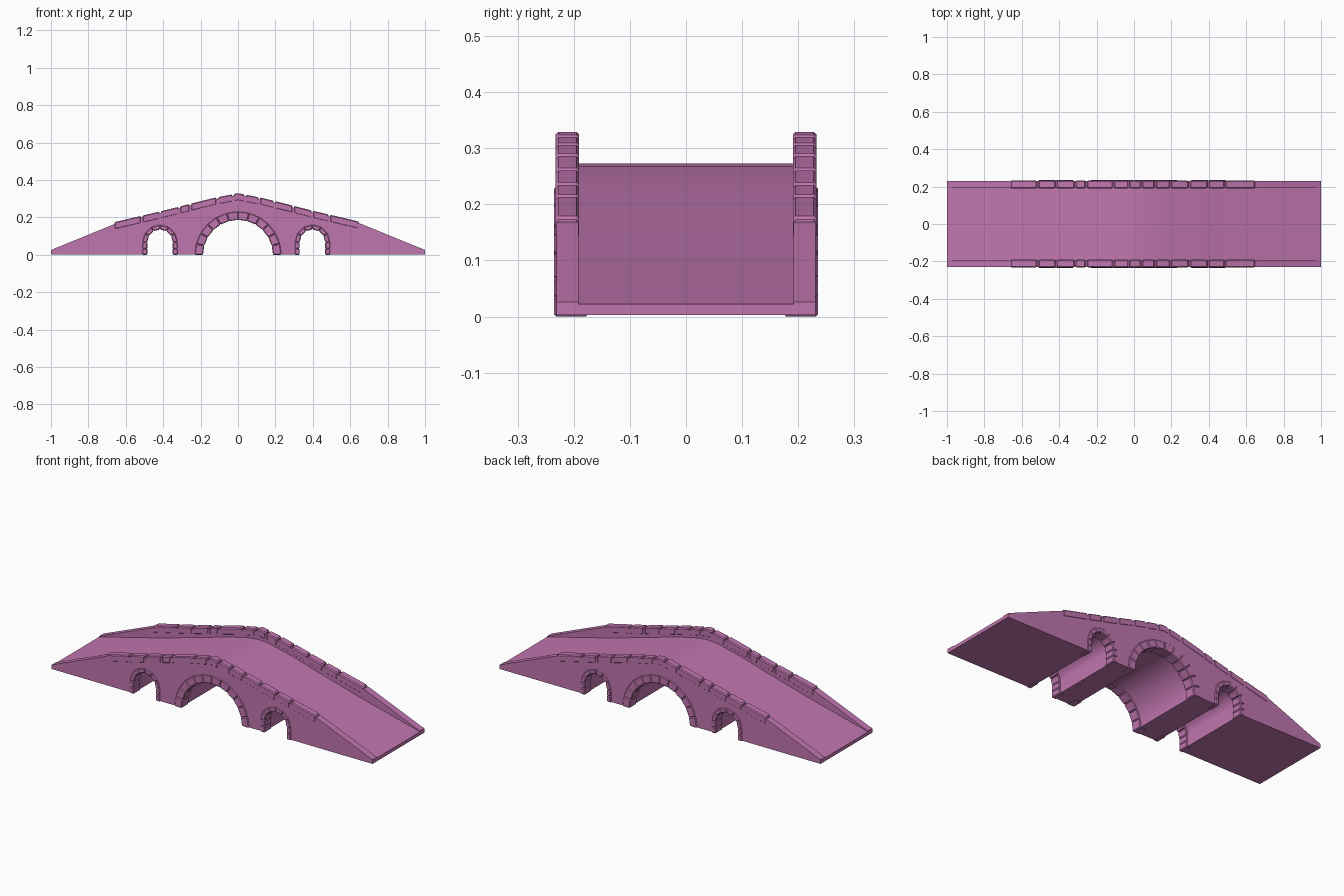
import bpy, bmesh, math

if "Cube" in bpy.data.objects:
    bpy.data.objects.remove(bpy.data.objects["Cube"])

mat = bpy.data.materials.new("pink_stone")
mat.diffuse_color = (0.53, 0.18, 0.43, 1)
mat.use_nodes = True
mat.node_tree.nodes["Principled BSDF"].inputs["Base Color"].default_value = mat.diffuse_color


def finish(name, bm):
    bmesh.ops.recalc_face_normals(bm, faces=bm.faces)
    me = bpy.data.meshes.new(name)
    bm.to_mesh(me)
    bm.free()
    ob = bpy.data.objects.new(name, me)
    ob.data.materials.append(mat)
    bpy.context.collection.objects.link(ob)
    return ob


def prism(bm, pts, y0, y1, bevel=0):
    """Extrude an xz outline from y0 to y1, optionally chamfering every edge."""
    part = bmesh.new()
    a = [part.verts.new((x, y0, z)) for x, z in pts]
    b = [part.verts.new((x, y1, z)) for x, z in pts]
    part.faces.new(a)
    part.faces.new(b[::-1])
    n = len(pts)
    for i in range(n):
        j = (i + 1) % n
        part.faces.new((a[i], b[i], b[j], a[j]))
    bmesh.ops.recalc_face_normals(part, faces=part.faces)
    if bevel:
        bmesh.ops.bevel(part, geom=part.edges[:], offset=bevel, segments=1,
                        affect='EDGES', clamp_overlap=True)
    tmp = bpy.data.meshes.new("tmp")
    part.to_mesh(tmp)
    part.free()
    bm.from_mesh(tmp)
    bpy.data.meshes.remove(tmp)


def interp(table, x):
    x = abs(x)
    for (xa, za), (xb, zb) in zip(table, table[1:]):
        if x <= xb:
            return za + (zb - za) * (x - xa) / (xb - xa)
    return table[-1][1]


def arch_path(cx, r, spring, straight, arc):
    """Points up the left jamb, round the arch and down the right jamb."""
    left = [(cx - r, spring * i / straight) for i in range(straight)] if straight else []
    curve = [(cx - r * math.cos(math.pi * i / arc), spring + r * math.sin(math.pi * i / arc))
             for i in range(arc + 1)]
    return left + curve + [(2 * cx - x, z) for x, z in reversed(left)]


# centre x, inner radius, outer radius, spring height, jamb stones, arc stones
arches = {
    "left_arch": (-0.417, 0.068, 0.094, 0.068, 2, 6),
    "main_arch": (0.0, 0.187, 0.232, 0.0, 0, 12),
    "right_arch": (0.398, 0.068, 0.094, 0.068, 2, 6),
}

# Underside outline with the three tunnels cut in it
base = 0.003
underside = [(-1, base)]
for cx, ri, ro, spring, straight, arc in arches.values():
    path = arch_path(cx, ri + 0.006, spring, straight, 24)
    path[0] = (path[0][0], base)
    path[-1] = (path[-1][0], base)
    underside += path
underside.append((1, base))

# Roadway between the parapets
road = [(0, 0.273), (0.06, 0.268), (0.2, 0.236), (0.4, 0.178), (0.65, 0.11), (1, 0.022)]
road_top = road[:0:-1] + [(-x, z) for x, z in road]
bm = bmesh.new()
prism(bm, underside + road_top, -0.196, 0.196)
deck = finish("roadway", bm)

# Side walls with sloping parapet ends
crest = [(0, 0.33), (0.14, 0.302), (0.4, 0.236), (0.66, 0.175)]
wall = [(x, z - 0.01) for x, z in crest] + [(1, 0.026)]
wall_top = wall[:0:-1] + [(-x, z) for x, z in wall]
for side, s in (("front", -1), ("back", 1)):
    bm = bmesh.new()
    prism(bm, underside + wall_top, s * 0.192, s * 0.231)
    finish(side + "_wall", bm)

    # Coping stones separated by thin joints
    joints = [-0.665, -0.515, -0.417, -0.315, -0.255, -0.11, -0.027,
              0.04, 0.113, 0.195, 0.295, 0.396, 0.487, 0.65]
    bm = bmesh.new()
    for x0, x1 in zip(joints, joints[1:]):
        x0, x1 = x0 + 0.004, x1 - 0.004
        xs = [x0] + [k for k in (-0.4, -0.14, 0, 0.14, 0.4) if x0 + 0.015 < k < x1 - 0.015] + [x1]
        top = [(x, interp(crest, x)) for x in xs]
        low = [(x, z - 0.04) for x, z in reversed(top)]
        prism(bm, top + low, s * 0.1905, s * 0.2325, 0.005)
    finish(side + "_coping_stones", bm)

    # Voussoirs and jamb stones around each opening
    for name, (cx, ri, ro, spring, straight, arc) in arches.items():
        inner = arch_path(cx, ri, spring, straight, arc)
        outer = arch_path(cx, ro, spring, straight, arc)
        bm = bmesh.new()
        for i in range(len(inner) - 1):
            prism(bm, [inner[i], outer[i], outer[i + 1], inner[i + 1]],
                  s * 0.175, s * 0.2355, 0.004)
        finish(side + "_" + name + "_stones", bm)

# Soft shading on the road and tunnel curves only
bpy.ops.object.select_all(action='DESELECT')
deck.select_set(True)
bpy.context.view_layer.objects.active = deck
bpy.ops.object.shade_smooth_by_angle(angle=math.radians(30))
